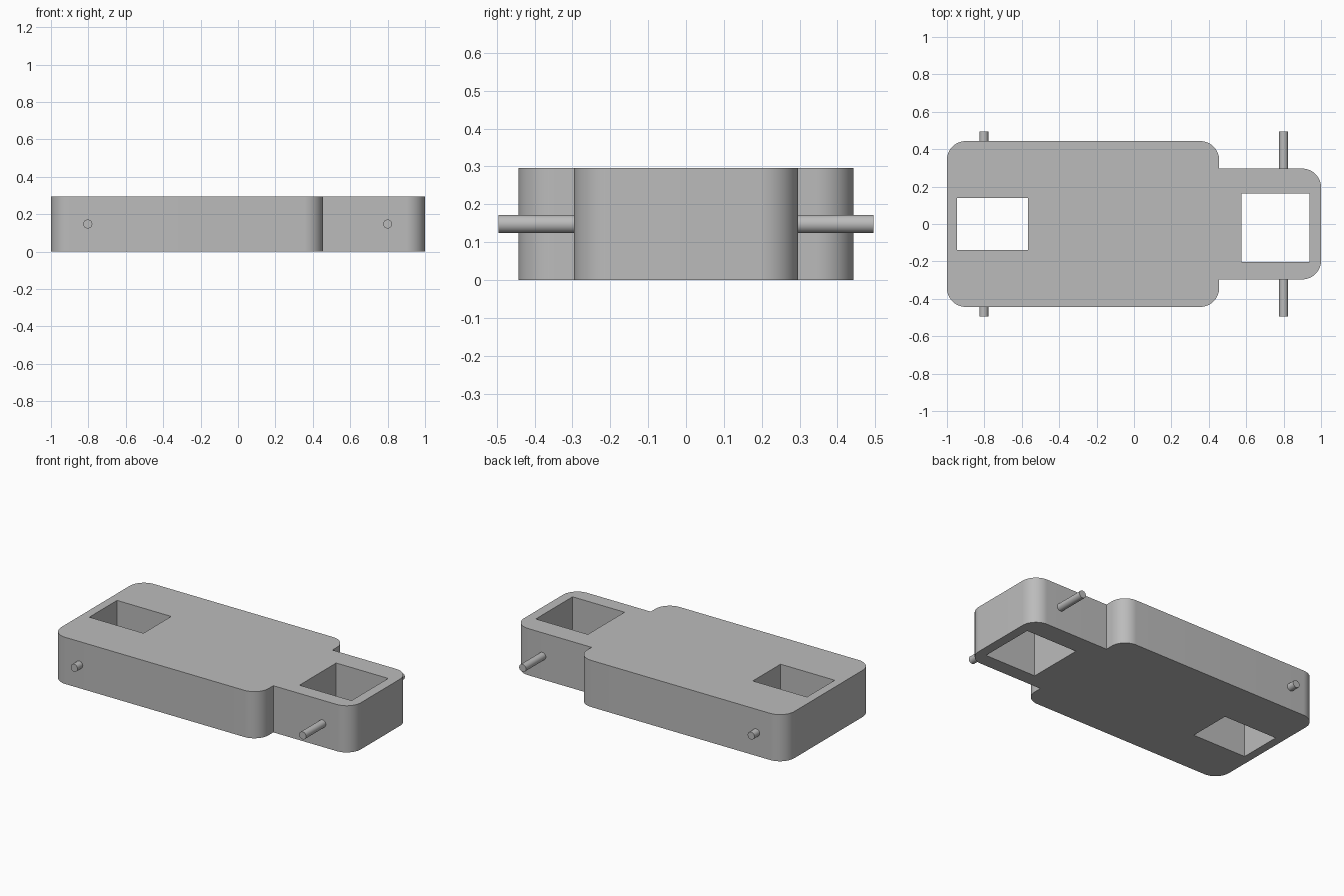
import bpy, bmesh, math
from mathutils import Matrix

cube = bpy.data.objects.get("Cube")
if cube:
    bpy.data.objects.remove(cube, do_unlink=True)

HEIGHT = 0.296
WIDE, NARROW, STEP = 0.443, 0.296, 0.455
RADIUS = 0.1

grey = bpy.data.materials.new("plain_grey")
grey.use_nodes = True
grey.diffuse_color = (0.5, 0.5, 0.5, 1)
grey.node_tree.nodes["Principled BSDF"].inputs["Base Color"].default_value = grey.diffuse_color


def make_object(name, bm):
    bmesh.ops.recalc_face_normals(bm, faces=bm.faces[:])
    mesh = bpy.data.meshes.new(name)
    bm.to_mesh(mesh)
    bm.free()
    mesh.materials.append(grey)
    obj = bpy.data.objects.new(name, mesh)
    bpy.context.collection.objects.link(obj)
    return obj


def prism(name, outline, z0, z1):
    bm = bmesh.new()
    face = bm.faces.new([bm.verts.new((x, y, z0)) for x, y in outline])
    top = bmesh.ops.extrude_face_region(bm, geom=[face])["geom"]
    verts = [v for v in top if isinstance(v, bmesh.types.BMVert)]
    bmesh.ops.translate(bm, verts=verts, vec=(0, 0, z1 - z0))
    return make_object(name, bm)


def corner(x, y, start, steps=16):
    """Quarter round with its centre at x, y."""
    angles = [math.radians(start + 90 * i / steps) for i in range(steps + 1)]
    return [(x + RADIUS * math.cos(a), y + RADIUS * math.sin(a)) for a in angles]


def smooth(obj):
    bpy.ops.object.select_all(action="DESELECT")
    obj.select_set(True)
    bpy.context.view_layer.objects.active = obj
    bpy.ops.object.shade_smooth_by_angle(angle=math.radians(30))


# Stepped body with rounded corners, outlined on one side and mirrored
side = [(STEP, NARROW)] + corner(STEP - RADIUS, WIDE - RADIUS, 0)
side += corner(-1 + RADIUS, WIDE - RADIUS, 90)
nose = corner(1 - RADIUS, NARROW - RADIUS, 0)
half = nose + side
outline = half + [(x, -y) for x, y in reversed(half)]
body = prism("body", outline, 0, HEIGHT)

# Rectangular openings right through the body
for name, x0, x1, y0, y1 in (("rear_opening", -0.946, -0.566, -0.139, 0.139),
                             ("nose_opening", 0.574, 0.939, -0.204, 0.164)):
    cutter = prism(name, [(x0, y0), (x1, y0), (x1, y1), (x0, y1)], -0.1, HEIGHT + 0.1)
    cutter.hide_render = True
    cut = body.modifiers.new(name, "BOOLEAN")
    cut.operation, cut.solver, cut.object = "DIFFERENCE", "EXACT", cutter
    bpy.context.view_layer.objects.active = body
    bpy.ops.object.modifier_apply(modifier=name)
    bpy.data.objects.remove(cutter, do_unlink=True)
smooth(body)

# Axle stubs on both sides
for place, x, wall in (("rear", -0.803, WIDE), ("nose", 0.8, NARROW)):
    for label, sign in (("left", 1), ("right", -1)):
        inner, outer = wall - 0.02, 0.495
        bm = bmesh.new()
        bmesh.ops.create_cone(
            bm, cap_ends=True, segments=32, radius1=0.024, radius2=0.024, depth=outer - inner,
            matrix=Matrix.Translation((x, sign * (inner + outer) / 2, HEIGHT / 2))
            @ Matrix.Rotation(math.pi / 2, 4, "X"))
        smooth(make_object(f"{place}_axle_{label}", bm))
